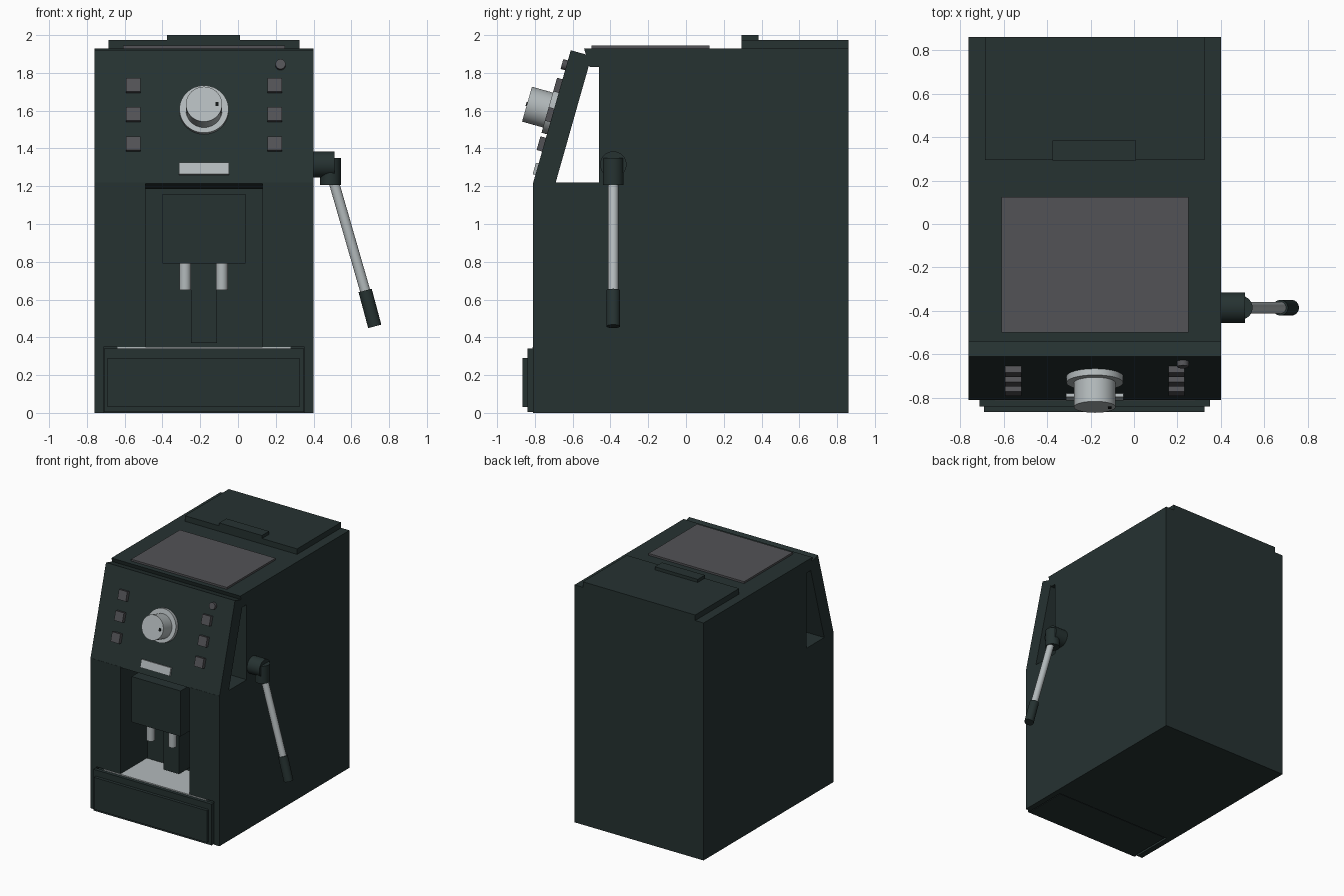
import bpy, bmesh, math
from mathutils import Vector

if "Cube" in bpy.data.objects:
    bpy.data.objects.remove(bpy.data.objects["Cube"])


def mat(name, rgb):
    m = bpy.data.materials.new(name)
    m.diffuse_color = (*rgb, 1)
    m.use_nodes = True
    m.node_tree.nodes["Principled BSDF"].inputs["Base Color"].default_value = m.diffuse_color
    return m


DARK = mat("dark_teal", (0.019, 0.032, 0.031))
GREY = mat("warm_grey", (0.085, 0.085, 0.093))
SILVER = mat("silver", (0.45, 0.49, 0.50))
BLACK = mat("black", (0.006, 0.008, 0.008))


def finish(name, bm, m, smooth=False):
    bmesh.ops.recalc_face_normals(bm, faces=bm.faces)
    me = bpy.data.meshes.new(name)
    bm.to_mesh(me)
    bm.free()
    me.materials.append(m)
    ob = bpy.data.objects.new(name, me)
    bpy.context.collection.objects.link(ob)
    if smooth:
        bpy.ops.object.select_all(action='DESELECT')
        ob.select_set(True)
        bpy.context.view_layer.objects.active = ob
        bpy.ops.object.shade_smooth_by_angle(angle=math.radians(35))
    return ob


def extrude_x(name, profile, x0, x1, m):
    """Extrude a (y, z) outline along x."""
    bm = bmesh.new()
    f = bm.faces.new([bm.verts.new((x0, y, z)) for y, z in profile])
    r = bmesh.ops.extrude_face_region(bm, geom=[f])
    vs = [g for g in r["geom"] if isinstance(g, bmesh.types.BMVert)]
    bmesh.ops.translate(bm, verts=vs, vec=(x1 - x0, 0, 0))
    return finish(name, bm, m)


def box(name, x0, x1, y0, y1, z0, z1, m):
    return extrude_x(name, [(y0, z0), (y1, z0), (y1, z1), (y0, z1)], x0, x1, m)


def rod(name, a, b, r, m, r2=None, seg=32):
    """Cylinder from point a to point b."""
    a, b = Vector(a), Vector(b)
    bm = bmesh.new()
    bmesh.ops.create_cone(bm, cap_ends=True, segments=seg, radius1=r,
                          radius2=r if r2 is None else r2, depth=(b - a).length)
    q = (b - a).to_track_quat('Z', 'Y').to_matrix().to_4x4()
    q.translation = (a + b) / 2
    bm.transform(q)
    return finish(name, bm, m, True)


# Sloped control panel frame: position by height, direction along and out
UP = Vector((0, 0.2, 0.705)).normalized()
OUT = Vector((0, -UP.z, UP.y))


def on_panel(x, z, out=0.0):
    return Vector((x, -0.81 + (z - 1.215) * 0.2 / 0.705, z)) + OUT * out


def panel_box(name, x, z, w, h, d0, d1, m):
    c = on_panel(x, z)
    pts = [c + UP * s * h / 2 + OUT * d for s, d in ((-1, d0), (1, d0), (1, d1), (-1, d1))]
    return extrude_x(name, [(p.y, p.z) for p in pts], x - w / 2, x + w / 2, m)


L, R = -0.76, 0.40          # body sides
BACK, WALL, FRONT = 0.86, -0.46, -0.81

# Main housing with top overhang
extrude_x("housing", [(WALL, 0), (BACK, 0), (BACK, 1.93), (-0.54, 1.93),
                      (-0.51, 1.83), (WALL, 1.83)], L, R, DARK)
# Sloped control panel
extrude_x("control_panel", [(FRONT, 1.215), (-0.61, 1.92), (-0.50, 1.889),
                            (-0.70, 1.184)], L, R, DARK)

# Columns beside the brewing alcove, and the side walls of the tray slot
for side, x0, x1, s0, s1 in (("left", L, -0.49, L, -0.712), ("right", 0.13, R, 0.352, R)):
    box(side + "_column", x0, x1, FRONT, WALL, 0.35, 1.22, DARK)
    box(side + "_base_wall", s0, s1, FRONT, WALL, 0, 0.35, DARK)

# Drip tray
box("drip_tray", -0.70, 0.34, FRONT, WALL - 0.01, 0.005, 0.335, DARK)
box("tray_flange", -0.71, 0.35, -0.84, FRONT, 0.005, 0.34, DARK)
box("tray_front", -0.69, 0.325, -0.865, -0.84, 0.03, 0.29, DARK)
box("drip_grille", -0.64, 0.28, -0.812, WALL - 0.01, 0.335, 0.349, SILVER)

# Brewing head, spouts and rear pillar
box("brew_head", -0.40, 0.04, -0.795, WALL, 0.79, 1.16, DARK)
box("rear_pillar", -0.25, -0.11, -0.60, WALL, 0.37, 0.79, DARK)
for i, x in enumerate((-0.28, -0.085)):
    rod(f"spout_{i}", (x, -0.72, 0.65), (x, -0.72, 0.80), 0.031, SILVER)

# Dial with pointer mark
rod("dial_base", on_panel(-0.18, 1.60), on_panel(-0.18, 1.60, 0.03), 0.13, SILVER, seg=48)
rod("dial_knob", on_panel(-0.18, 1.595, 0.03), on_panel(-0.18, 1.595, 0.145), 0.096, SILVER, seg=48)
panel_box("dial_mark", -0.112, 1.595, 0.016, 0.022, 0.14, 0.15, BLACK)

# Buttons, indicator and display
for i, x in enumerate((-0.555, 0.195)):
    for j, z in enumerate((1.42, 1.575, 1.73)):
        panel_box(f"button_{i}_{j}", x, z, 0.075, 0.075, -0.01, 0.03, GREY)
rod("indicator", on_panel(0.225, 1.84, -0.01), on_panel(0.225, 1.84, 0.025), 0.027, GREY, seg=24)
panel_box("display", -0.18, 1.29, 0.265, 0.063, -0.01, 0.015, SILVER)

# Steam lever
rod("lever_hub", (0.39, -0.385, 1.315), (0.51, -0.385, 1.315), 0.07, DARK)
rod("lever_joint", (0.49, -0.385, 1.207), (0.49, -0.385, 1.35), 0.055, DARK)
rod("lever_rod", (0.505, -0.385, 1.23), (0.675, -0.385, 0.64), 0.027, SILVER)
rod("lever_grip", (0.673, -0.385, 0.648), (0.724, -0.385, 0.458), 0.036, DARK)

# Cup warming plate, rear lid and lid handle
box("warming_plate", -0.61, 0.25, -0.50, 0.125, 1.92, 1.945, GREY)
box("lid", -0.685, 0.325, 0.295, BACK, 1.92, 1.975, DARK)
box("lid_handle", -0.375, 0.01, 0.293, 0.385, 1.96, 2.0, DARK)
